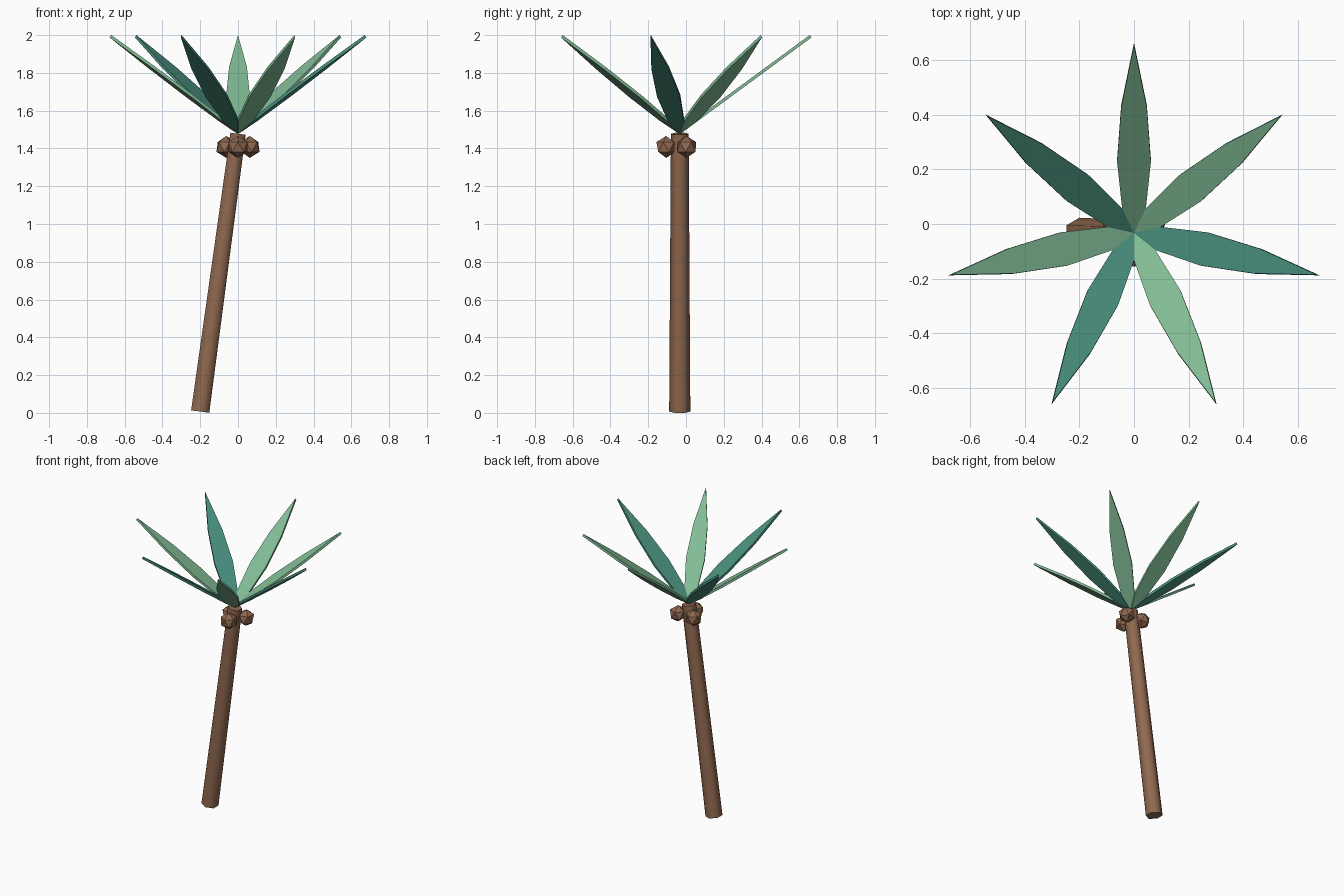
import bpy, bmesh, math
from mathutils import Vector, Matrix

if "Cube" in bpy.data.objects:
    bpy.data.objects.remove(bpy.data.objects["Cube"])

CY = -0.033  # centre of the crown in y


def material(name, rgb):
    m = bpy.data.materials.new(name)
    m.diffuse_color = (*rgb, 1)
    m.use_nodes = True
    m.node_tree.nodes["Principled BSDF"].inputs["Base Color"].default_value = m.diffuse_color
    return m


brown = material("bark", (0.28, 0.14, 0.08))
green = material("light_green", (0.22, 0.50, 0.30))
teal = material("teal_green", (0.065, 0.27, 0.20))

# Leaning six-sided trunk, slightly tapered
low, top = Vector((-0.2, CY, 0.007)), Vector((0, CY, 1.478))
axis = top - low
bpy.ops.mesh.primitive_cone_add(vertices=6, radius1=0.056, radius2=0.047, depth=axis.length,
                                location=(low + top) / 2,
                                rotation=(0, math.atan2(axis.x, axis.z), 0))
trunk = bpy.context.object
trunk.name = "trunk"
trunk.data.materials.append(brown)
bpy.ops.object.shade_smooth_by_angle(angle=math.radians(65))

# Three faceted coconuts around the trunk top
for i in range(3):
    a = math.radians(-90 + 120 * i)
    bpy.ops.mesh.primitive_ico_sphere_add(
        subdivisions=1, radius=0.058, rotation=(0, 0, a),
        location=(0.072 * math.cos(a), CY + 0.072 * math.sin(a), 1.408))
    nut = bpy.context.object
    nut.name = f"coconut_{i + 1}"
    nut.data.materials.append(brown)

# Seven flat fronds: outline (radius from centre, half width), tilted upward
PROFILE = [(0.09, 0.043), (0.265, 0.062), (0.465, 0.047)]
TILT = math.radians(36.3)
THICK = 0.016


def frond(name, angle, mat):
    c = math.cos(TILT)
    outline = ([(0, 0)] + [(r / c, -w) for r, w in PROFILE] + [(0.693 / c, 0)]
               + [(r / c, w) for r, w in reversed(PROFILE)])
    bm = bmesh.new()
    face = bm.faces.new([bm.verts.new((x, y, -THICK / 2)) for x, y in outline])
    new = bmesh.ops.extrude_face_region(bm, geom=[face])["geom"]
    bmesh.ops.translate(bm, vec=(0, 0, THICK),
                        verts=[g for g in new if isinstance(g, bmesh.types.BMVert)])
    bmesh.ops.recalc_face_normals(bm, faces=bm.faces)
    bm.transform(Matrix.Translation((0, CY, 1.485)) @ Matrix.Rotation(angle, 4, 'Z')
                 @ Matrix.Rotation(-TILT, 4, 'Y'))
    me = bpy.data.meshes.new(name)
    bm.to_mesh(me)
    bm.free()
    me.materials.append(mat)
    bpy.context.collection.objects.link(bpy.data.objects.new(name, me))


for i in range(7):
    frond(f"frond_{i + 1}", math.radians(90) + i * math.tau / 7, teal if i % 2 else green)
